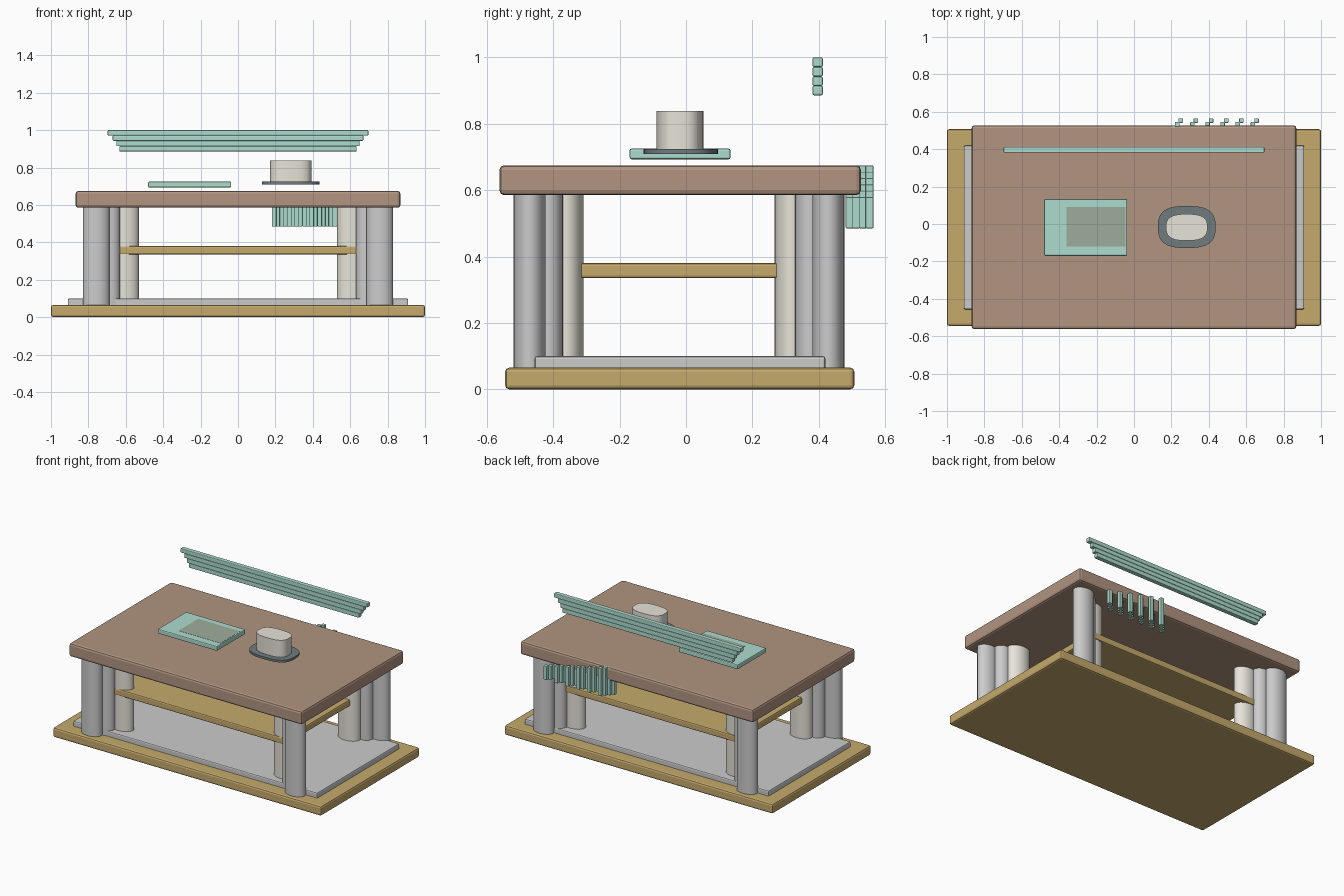
import bpy, bmesh, math

if "Cube" in bpy.data.objects:
    bpy.data.objects.remove(bpy.data.objects["Cube"])

CY = -0.021  # centre line of the table in y


def material(name, rgb):
    m = bpy.data.materials.new(name)
    m.diffuse_color = (*rgb, 1)
    m.use_nodes = True
    m.node_tree.nodes["Principled BSDF"].inputs["Base Color"].default_value = m.diffuse_color
    return m


WOOD = material("oak", (0.56, 0.40, 0.15))
BROWN = material("brown_top", (0.44, 0.30, 0.22))
TEAL = material("teal", (0.42, 0.72, 0.62))
CREAM = material("cream", (0.80, 0.77, 0.69))
SLATE = material("slate", (0.16, 0.20, 0.21))
SAGE = material("sage", (0.34, 0.42, 0.33))


def finish(bm, name, mat, smooth=False):
    me = bpy.data.meshes.new(name)
    bmesh.ops.recalc_face_normals(bm, faces=bm.faces)
    bm.to_mesh(me)
    bm.free()
    ob = bpy.data.objects.new(name, me)
    bpy.context.collection.objects.link(ob)
    if mat:
        me.materials.append(mat)
    if smooth:
        bpy.context.view_layer.objects.active = ob
        ob.select_set(True)
        bpy.ops.object.shade_smooth_by_angle(angle=math.radians(35))
        ob.select_set(False)
    return ob


def box(name, x, y, z, mat=None, bevel=0.0):
    """Box from (min, max) pairs with an optional rounded edge."""
    bm = bmesh.new()
    bmesh.ops.create_cube(bm, size=1)
    for v in bm.verts:
        for i, (lo, hi) in enumerate((x, y, z)):
            v.co[i] = lo + (hi - lo) * (v.co[i] + 0.5)
    if bevel:
        bmesh.ops.bevel(bm, geom=bm.edges[:], offset=bevel, segments=2,
                        profile=0.5, affect='EDGES')
    return finish(bm, name, mat)


def column(name, centre, radii, z, mat=None, power=2.0, sides=32):
    """Upright prism with an elliptical or squarish-oval outline."""
    bm = bmesh.new()
    ring = []
    for k in range(sides):
        a = 2 * math.pi * k / sides
        c, s = math.cos(a), math.sin(a)
        px = math.copysign(abs(c) ** (2 / power), c) * radii[0]
        py = math.copysign(abs(s) ** (2 / power), s) * radii[1]
        ring.append(bm.verts.new((centre[0] + px, centre[1] + py, z[0])))
    face = bm.faces.new(ring)
    out = bmesh.ops.extrude_face_region(bm, geom=[face])
    for v in out["geom"]:
        if isinstance(v, bmesh.types.BMVert):
            v.co.z = z[1]
    return finish(bm, name, mat, smooth=True)


# Base and inner floor slab
box("base", (-1, 1), (-0.545, 0.507), (0, 0.065), WOOD, 0.012)
box("floor_slab", (-0.91, 0.91), (-0.456, 0.42), (0.001, 0.1), None, 0.008)

# Table top and shelf
box("table_top", (-0.868, 0.868), (-0.562, 0.527), (0.585, 0.675), BROWN, 0.014)
box("shelf", (-0.643, 0.643), (-0.415, 0.376), (0.335, 0.38), WOOD, 0.008)

# Legs: overlapping columns running diagonally inward from each corner
for sx in (-1, 1):
    for sy in (-1, 1):
        tag = ("left" if sx < 0 else "right") + ("_front" if sy < 0 else "_back")
        column("outer_leg_" + tag, (sx * 0.758, CY + sy * 0.450), (0.071, 0.048),
               (0.001, 0.59))
        column("middle_leg_" + tag, (sx * 0.685, CY + sy * 0.395), (0.055, 0.045),
               (0.002, 0.59))
        column("inner_leg_" + tag, (sx * 0.607, CY + sy * 0.340), (0.077, 0.052),
               (0.001, 0.59), CREAM)

# Tablet lying just above the top
box("tablet", (-0.48, -0.037), (-0.17, 0.134), (0.693, 0.725), TEAL, 0.006)
box("tablet_screen", (-0.36, -0.045), (-0.12, 0.09), (0.72, 0.726), SAGE)

# Saucer and cup
column("saucer", (0.282, -0.016), (0.154, 0.112), (0.709, 0.724), SLATE, 2.8, 40)
column("cup", (0.282, -0.018), (0.111, 0.071), (0.72, 0.838), CREAM, 2.8, 40)

# Stack of four floating bars, shorter toward the bottom
for i, half in enumerate((0.697, 0.670, 0.650, 0.634)):
    top = 1.0 - i * 0.0285
    box(f"floating_bar_{i + 1}", (-half, half), (0.381, 0.412),
        (top - 0.029, top), TEAL, 0.005)

# Row of six slatted fins on the back, stepping down toward the right
for i in range(6):
    for k in range(4):
        x, y = 0.193 + 0.081 * i + 0.019 * k, 0.493 + 0.020 * k
        box(f"back_fin_{i + 1}_{k + 1}", (x - 0.012, x + 0.012),
            (y - 0.012, y + 0.012), (0.485, 0.674 - 0.019 * i), TEAL, 0.003)
